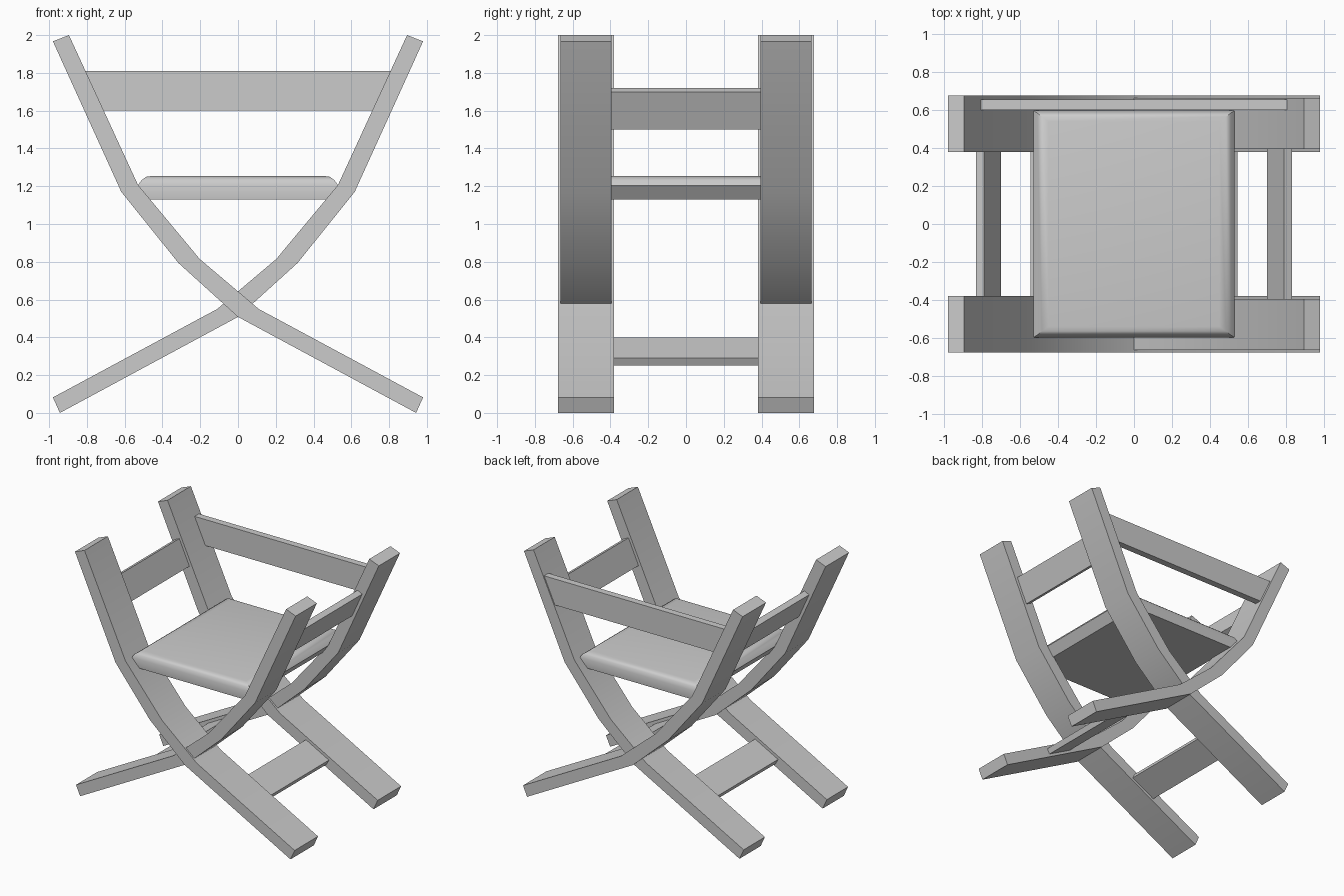
import bpy, bmesh

if "Cube" in bpy.data.objects:
    bpy.data.objects.remove(bpy.data.objects["Cube"])


def finish(name, bm):
    bmesh.ops.recalc_face_normals(bm, faces=bm.faces)
    me = bpy.data.meshes.new(name)
    bm.to_mesh(me)
    bm.free()
    ob = bpy.data.objects.new(name, me)
    bpy.context.collection.objects.link(ob)
    return ob


def smooth(ob, angle):
    bpy.ops.object.select_all(action='DESELECT')
    ob.select_set(True)
    bpy.context.view_layer.objects.active = ob
    bpy.ops.object.shade_smooth_by_angle(angle=angle)


def prism(name, profile, y0, y1, flip=1):
    """Extrude an (x, z) outline from y0 to y1."""
    bm = bmesh.new()
    a = [bm.verts.new((flip * x, y0, z)) for x, z in profile]
    b = [bm.verts.new((flip * x, y1, z)) for x, z in profile]
    bm.faces.new(a)
    bm.faces.new(b)
    n = len(a)
    for i in range(n):
        j = (i + 1) % n
        bm.faces.new((a[i], a[j], b[j], b[i]))
    return finish(name, bm)


# Curved crossing legs: one outline, mirrored; the second pair is slightly narrower
leg = [(0.943, 0.0), (0.0, 0.508), (-0.315, 0.793), (-0.618, 1.17), (-0.98, 1.967),
       (-0.895, 2.0), (-0.53, 1.208), (-0.203, 0.815), (0.11, 0.55), (0.98, 0.082)]
for side, s in (("front", -1), ("back", 1)):
    for tag, flip, lo, hi in (("a", 1, 0.38, 0.678), ("b", -1, 0.395, 0.665)):
        smooth(prism(f"{side}_leg_{tag}", leg, s * lo, s * hi, flip), 0.5)

# Side rails and lower stretchers, both following the slope of the legs
rail = [(0.70, 1.52), (0.79, 1.72), (0.832, 1.70), (0.742, 1.50)]
stretcher = [(0.34, 0.40), (0.545, 0.29), (0.524, 0.25), (0.319, 0.36)]
for tag, flip in (("right", 1), ("left", -1)):
    prism(f"{tag}_arm_rail", rail, -0.42, 0.42, flip)
    prism(f"{tag}_stretcher", stretcher, -0.40, 0.40, flip)

# Back board
prism("back_board", [(-0.72, 1.60), (0.72, 1.60), (0.812, 1.81), (-0.812, 1.81)], 0.60, 0.655)

# Seat cushion: stacked rectangles, tapered below and rounded on top
bm = bmesh.new()
rings = []
for hx, hy, z in ((0.475, 0.59, 1.13), (0.53, 0.597, 1.205), (0.51, 0.585, 1.233),
                  (0.485, 0.565, 1.25), (0.45, 0.54, 1.255)):
    rings.append([bm.verts.new((sx * hx, sy * hy, z))
                  for sx, sy in ((-1, -1), (1, -1), (1, 1), (-1, 1))])
bm.faces.new(rings[0])
bm.faces.new(rings[-1])
for lo, hi in zip(rings, rings[1:]):
    for i in range(4):
        j = (i + 1) % 4
        bm.faces.new((lo[i], lo[j], hi[j], hi[i]))
smooth(finish("seat", bm), 0.65)
